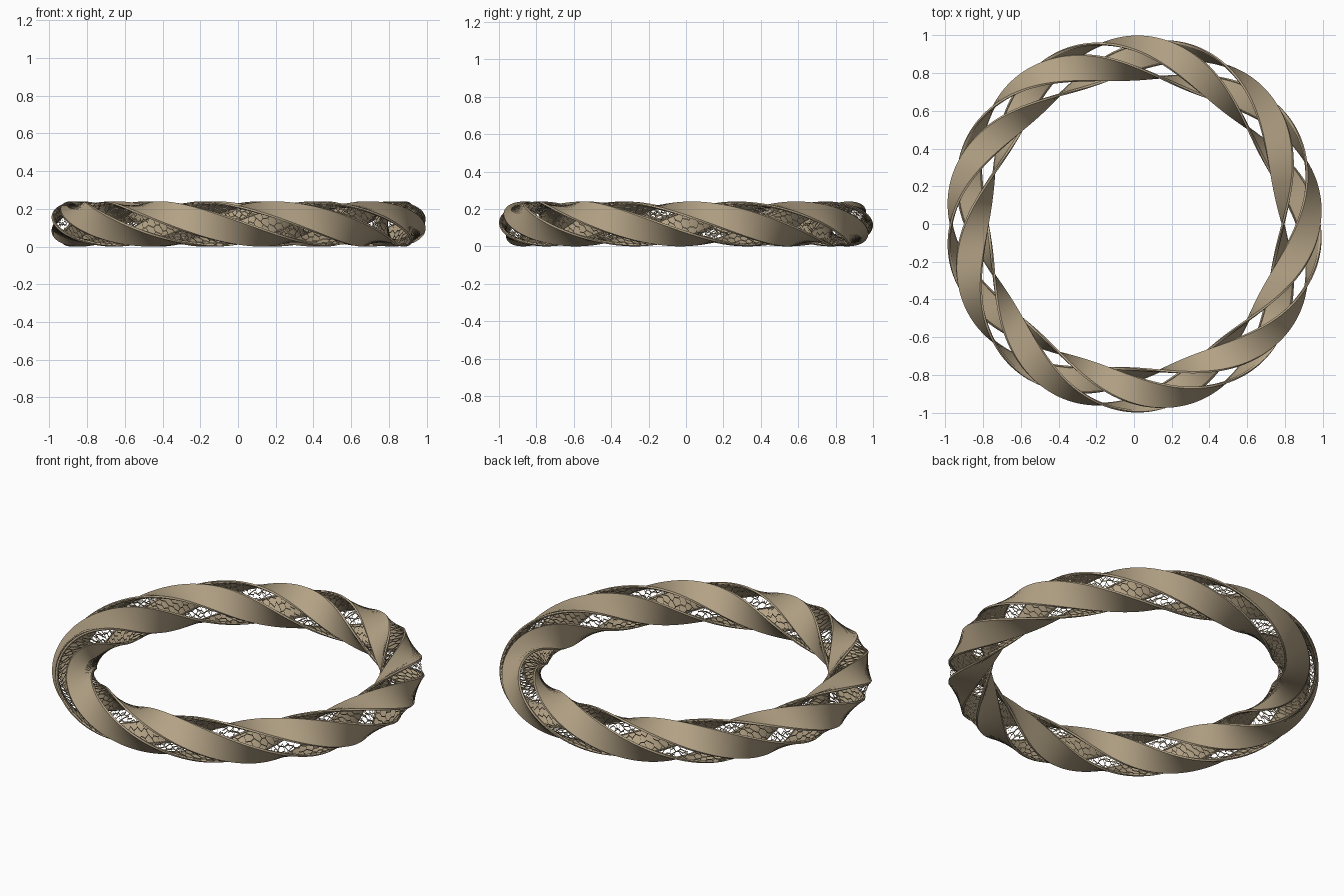
import bpy, bmesh, math, random
from math import sin, cos, pi, radians

if "Cube" in bpy.data.objects:
    bpy.data.objects.remove(bpy.data.objects["Cube"])
random.seed(4)

RING, TUBE, TURNS = 0.88, 0.12, 3      # ring radius, section radius, full twists
HALF_LATTICE = radians(24)
HALF_PLATE = radians(36)
STEPS, COLUMNS = 360, 168
WALL, LIP = 0.012, 0.011

bronze = bpy.data.materials.new("warm tan metal")
bronze.use_nodes = True
colour = (0.45, 0.36, 0.235, 1)
bronze.diffuse_color = colour
bronze.node_tree.nodes["Principled BSDF"].inputs["Base Color"].default_value = colour


def twist_point(theta, offset, out, side):
    """Place a section point (out, side) on the twisting ring."""
    phi = offset - TURNS * theta
    radial = out * cos(phi) - side * sin(phi)
    height = out * sin(phi) + side * cos(phi)
    r = RING + radial
    return (r * cos(theta), r * sin(theta), TUBE + height)


def finish(name, bm):
    mesh = bpy.data.meshes.new(name)
    bm.to_mesh(mesh)
    bm.free()
    ob = bpy.data.objects.new(name, mesh)
    bpy.context.collection.objects.link(ob)
    mesh.materials.append(bronze)
    return ob


def plate(name, offset):
    """Flat twisted band with a lip folded along each edge."""
    d, w = TUBE * cos(HALF_PLATE), TUBE * sin(HALF_PLATE)
    c, s = cos(pi / 3), sin(pi / 3)
    tip = (d - s * LIP, w + c * LIP)
    half = [(d, w), tip, (tip[0] - c * WALL, tip[1] - s * WALL),
            (d - WALL, w - WALL * math.tan(pi / 6))]
    profile = half + [(a, -b) for a, b in reversed(half)]
    bm = bmesh.new()
    rings = [[bm.verts.new(twist_point(2 * pi * i / STEPS, offset, a, b)) for a, b in profile]
             for i in range(STEPS)]
    n = len(profile)
    for i in range(STEPS):
        a, b = rings[i], rings[(i + 1) % STEPS]
        for k in range(n):
            m = (k + 1) % n
            bm.faces.new((a[k], b[k], b[m], a[m]))
    bmesh.ops.recalc_face_normals(bm, faces=bm.faces)
    ob = finish(name, bm)
    bpy.ops.object.select_all(action='DESELECT')
    ob.select_set(True)
    bpy.context.view_layer.objects.active = ob
    bpy.ops.object.shade_smooth_by_angle(angle=radians(30))


def lattice(name, offset):
    """Irregular honeycomb strip set just below the lips."""
    out = TUBE * cos(HALF_LATTICE) - 0.005
    width = TUBE * sin(HALF_LATTICE) - 0.003
    bm = bmesh.new()
    verts = {}

    def corner(u, v):
        u %= 3 * COLUMNS
        v = max(-2, min(2, v))
        if (u, v) not in verts:
            side, along = width * v / 2, u
            if abs(v) < 2:
                side = width * (0.45 * v + random.uniform(-0.17, 0.17))
                along += random.uniform(-0.7, 0.7)
            verts[u, v] = bm.verts.new(
                twist_point(2 * pi * along / (3 * COLUMNS), offset, out, side))
        return verts[u, v]

    hexagon = ((2, 0), (1, 1), (-1, 1), (-2, 0), (-1, -1), (1, -1))
    cells = []
    for i in range(COLUMNS):
        for row in ((-1, 1) if i % 2 else (-2, 0, 2)):
            cells.append(bm.faces.new([corner(3 * i + u, row + v) for u, v in hexagon]))
    # open every cell, leaving only the struts
    bmesh.ops.inset_individual(bm, faces=cells, thickness=0.0036, use_even_offset=True)
    bmesh.ops.delete(bm, geom=cells, context='FACES')
    ob = finish(name, bm)
    mod = ob.modifiers.new("strut depth", 'SOLIDIFY')
    mod.thickness = 0.007
    mod.offset = 0


# three bands alternate with three openwork strips around the section
for j in range(3):
    turn = 2 * pi * j / 3
    plate(f"solid_band_{j + 1}", turn + pi / 3)
    lattice(f"openwork_strip_{j + 1}", turn)
